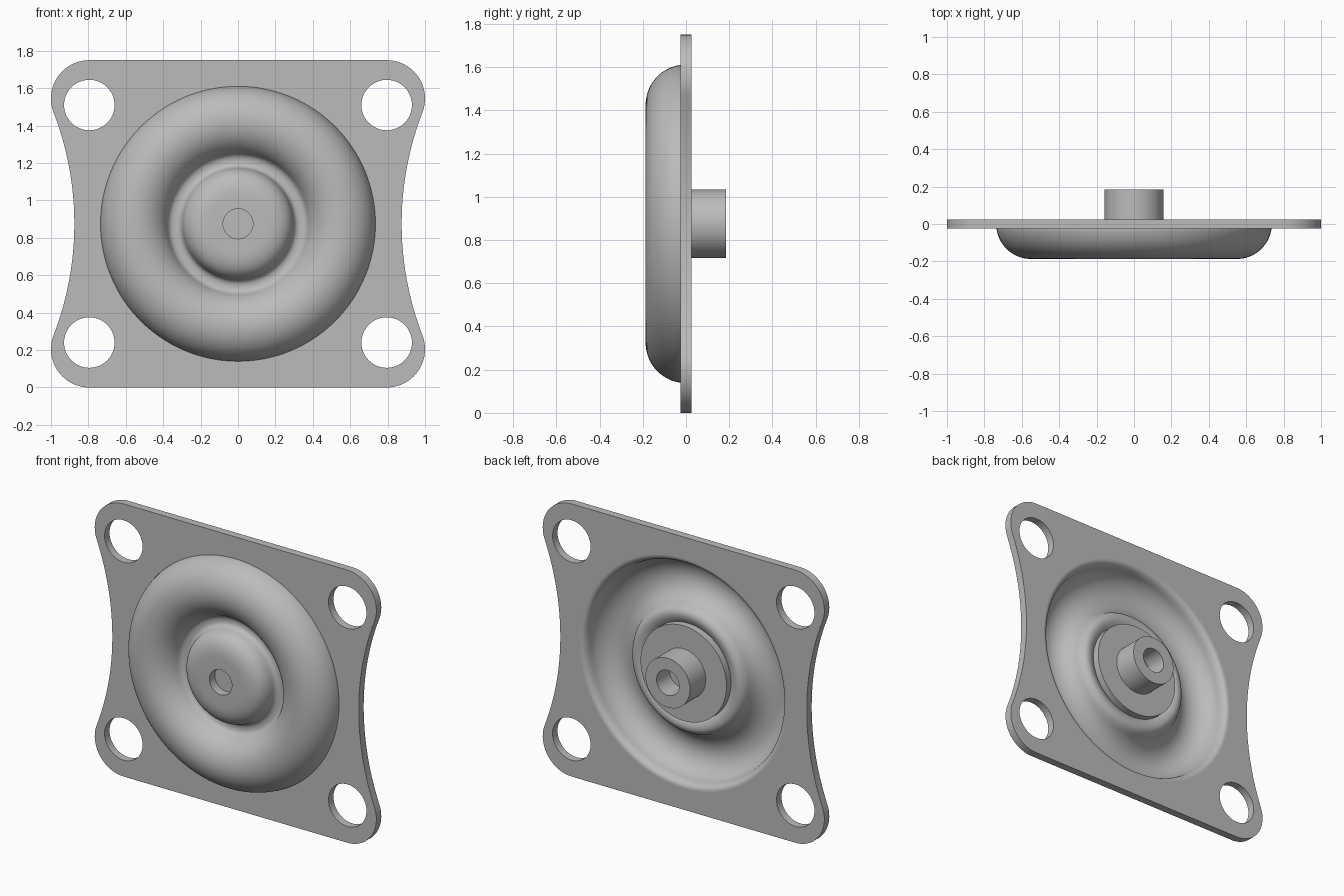
import bpy, bmesh
from math import sin, cos, radians, hypot, atan2, degrees, tau
from mathutils import Vector, Matrix

cube = bpy.data.objects.get("Cube")
if cube:
    bpy.data.objects.remove(cube, do_unlink=True)

grey = bpy.data.materials.new("plain_grey")
grey.use_nodes = True
grey.diffuse_color = (0.5, 0.5, 0.5, 1)
grey.node_tree.nodes["Principled BSDF"].inputs["Base Color"].default_value = (0.5, 0.5, 0.5, 1)

MID = 0.875       # height of the centre
HALF = 0.025      # half the plate thickness
RIM = 0.735       # where the membrane meets the plate


def arc(cx, cy, r, a0, a1, n):
    """Points on an arc, angles in degrees."""
    return [(cx + r * cos(radians(a0 + (a1 - a0) * i / n)),
             cy + r * sin(radians(a0 + (a1 - a0) * i / n))) for i in range(n + 1)]


def bend(p, c, q, n=8):
    """Quadratic curve from p to q, pulled towards c."""
    p, c, q = Vector(p), Vector(c), Vector(q)
    return [tuple(p.lerp(c, i / n).lerp(c.lerp(q, i / n), i / n)) for i in range(n + 1)]


def finish(bm, name):
    bmesh.ops.remove_doubles(bm, verts=bm.verts, dist=1e-5)
    bmesh.ops.recalc_face_normals(bm, faces=bm.faces)
    mesh = bpy.data.meshes.new(name)
    bm.to_mesh(mesh)
    bm.free()
    ob = bpy.data.objects.new(name, mesh)
    bpy.context.collection.objects.link(ob)
    mesh.materials.append(grey)
    bpy.ops.object.select_all(action='DESELECT')
    ob.select_set(True)
    bpy.context.view_layer.objects.active = ob
    bpy.ops.object.shade_smooth_by_angle(angle=radians(35))
    return ob


# Mounting plate: rounded corners joined by hollow side arcs
ccx, ccz, cr = 0.795, 0.67, 0.205
waist = 0.875
gap = waist - ccx
side_r = (gap ** 2 + ccz ** 2 - cr ** 2) / (2 * (cr - gap))
side_x = waist + side_r
tangent = degrees(atan2(-ccz, side_x - ccx))
quarter = arc(ccx, ccz, cr, 90, tangent, 20)
quarter += arc(side_x, 0, side_r, 180 + tangent, 180, 12)[1:]
right_half = quarter + [(x, -z) for x, z in reversed(quarter[:-1])]
outline = right_half + [(-x, z) for x, z in reversed(right_half)]
loops = [outline, arc(0, 0, RIM, 0, 360, 128)[:-1]]
for sx in (-1, 1):
    for sz in (-1, 1):
        loops.append(arc(sx * 0.795, sz * 0.635, 0.135, 0, 360, 48)[:-1])

bm = bmesh.new()
for loop in loops:
    verts = [bm.verts.new((x, -HALF, z + MID)) for x, z in loop]
    for i, v in enumerate(verts):
        bm.edges.new((v, verts[i - 1]))
bmesh.ops.triangle_fill(bm, use_beauty=True, edges=bm.edges[:])
solid = bmesh.ops.extrude_face_region(bm, geom=bm.faces[:], use_keep_orig=True)
bmesh.ops.translate(bm, vec=(0, 2 * HALF, 0),
                    verts=[g for g in solid["geom"] if isinstance(g, bmesh.types.BMVert)])
# the membrane fills the central opening, so its wall is left out
wall = [f for f in bm.faces if abs(f.normal.y) < 0.5
        and all(abs(hypot(v.co.x, v.co.z - MID) - RIM) < 1e-4 for v in f.verts)]
bmesh.ops.delete(bm, geom=wall, context='FACES')
finish(bm, "mounting_plate")

# Membrane with rolled ring, raised hub and rear stub, as (radius, y)
roll, outer_r, inner_r = 0.55, 0.187, 0.147
front = [(RIM, -HALF)] + arc(roll, 0, outer_r, -8, -158, 32)
front += bend(front[-1], (0.365, -0.045), (0.335, -0.045))
front += bend(front[-1], (0.305, -0.045), (0.298, -0.075))[1:]
front += bend(front[-1], (0.28, -0.176), (0.15, -0.176), 14)[1:]
front += [(0.08, -0.176), (0.08, -0.12), (0, -0.12)]

channel = arc(roll, 0, inner_r, -158, -15, 28)
back = [(0, 0.05), (0.08, 0.05), (0.08, 0.185), (0.158, 0.185),
        (0.158, HALF), (0.305, HALF), (0.305, -0.02)]
back += bend((0.305, -0.02), (0.335, 0.0), (0.36, -0.002))
back += bend((0.36, -0.002), (0.395, -0.005), channel[0])[1:]
back += channel[1:]
back += bend(channel[-1], (0.7, HALF), (RIM, HALF))[1:]

bm = bmesh.new()
for profile in (front, back):
    verts = [bm.verts.new((r, y, MID)) for r, y in profile]
    edges = [bm.edges.new(pair) for pair in zip(verts, verts[1:]) if
             (pair[0].co - pair[1].co).length > 1e-6]
    bmesh.ops.spin(bm, geom=verts + edges, cent=(0, 0, MID), axis=(0, 1, 0),
                   angle=tau, steps=128, use_merge=False)
# close the rim while joining, then drop it again so the normals stay outward
bmesh.ops.remove_doubles(bm, verts=bm.verts, dist=1e-5)
rim = bmesh.ops.bridge_loops(bm, edges=[e for e in bm.edges if e.is_boundary])
bmesh.ops.recalc_face_normals(bm, faces=bm.faces)
finish(bm, "membrane_and_stub")
